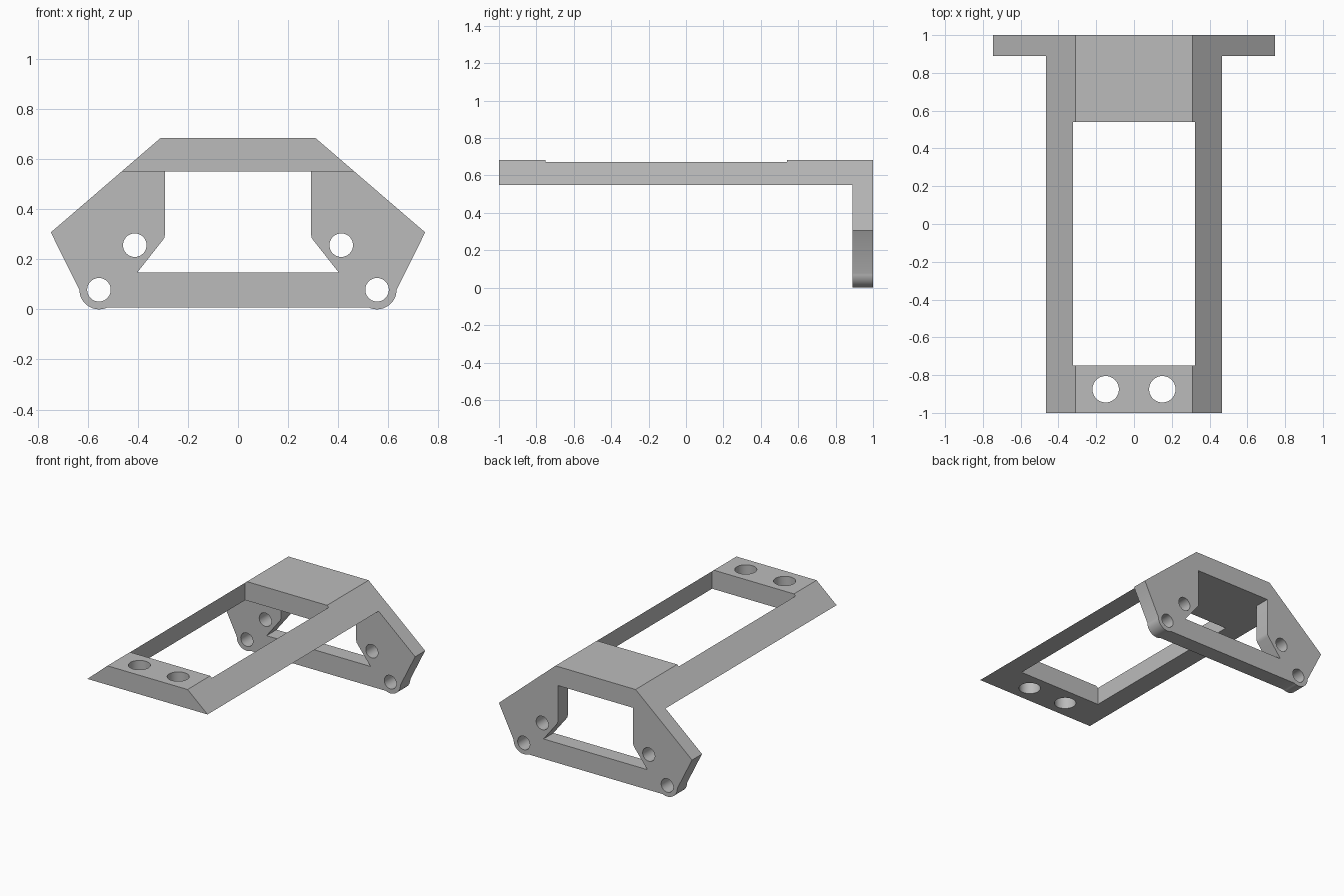
import bpy
import bmesh
from math import sin, cos, pi, acos
from mathutils import Vector

if "Cube" in bpy.data.objects:
    bpy.data.objects.remove(bpy.data.objects["Cube"])

grey = bpy.data.materials.new("plain_grey")
grey.use_nodes = True
GREY = (0.5, 0.5, 0.5, 1)
grey.diffuse_color = GREY
grey.node_tree.nodes["Principled BSDF"].inputs["Base Color"].default_value = GREY


def prism(name, outline, start, depth):
    """Solid made by sweeping a closed 3D outline along depth."""
    bm = bmesh.new()
    face = bm.faces.new([bm.verts.new(Vector(p) + Vector(start)) for p in outline])
    swept = bmesh.ops.extrude_face_region(bm, geom=[face])["geom"]
    bmesh.ops.translate(bm, vec=depth, verts=[v for v in swept if isinstance(v, bmesh.types.BMVert)])
    bmesh.ops.recalc_face_normals(bm, faces=bm.faces)
    mesh = bpy.data.meshes.new(name)
    bm.to_mesh(mesh)
    bm.free()
    mesh.materials.append(grey)
    obj = bpy.data.objects.new(name, mesh)
    bpy.context.collection.objects.link(obj)
    return obj


def mirrored(half):
    """Closed front outline from its left half, listed top to bottom."""
    pts = half + [(-x, z) for x, z in reversed(half)]
    return [(x, 0, z) for x, z in pts]


def circle(radius, upright):
    ring = [(radius * cos(a), radius * sin(a)) for a in (2 * pi * i / 48 for i in range(48))]
    return [(u, 0, v) if upright else (u, v, 0) for u, v in ring]


def cut(target, cutter):
    mod = target.modifiers.new("cut", 'BOOLEAN')
    mod.operation = 'DIFFERENCE'
    mod.solver = 'EXACT'
    mod.object = cutter
    bpy.context.view_layer.objects.active = target
    bpy.ops.object.modifier_apply(modifier=mod.name)
    bpy.data.objects.remove(cutter)


def smooth(obj):
    bpy.ops.object.select_all(action='DESELECT')
    obj.select_set(True)
    bpy.context.view_layer.objects.active = obj
    bpy.ops.object.shade_smooth_by_angle(angle=pi / 7)


TOP, UNDER, BACK, JOIN = 0.683, 0.55, 1.0, 0.89
SHOULDER = (0.31, TOP)
CORNER = (0.747, 0.307)
FOOT_X, FOOT_R, FLOOR = 0.555, 0.078, 0.008
slope = (CORNER[0] - SHOULDER[0]) / (TOP - CORNER[1])

# Upright back plate with rounded feet
sweep = acos((FOOT_R - FLOOR) / FOOT_R) + pi / 2
foot = [(FOOT_X + FOOT_R * cos(a), FOOT_R - FOOT_R * sin(a))
        for a in (sweep * i / 16 for i in range(17))]
plate = prism("back_plate", mirrored([SHOULDER, CORNER] + foot), (0, JOIN, 0), (0, BACK - JOIN, 0))

# Plate window with softened side corners
window = [(0.291, UNDER), (0.291, 0.3), (0.294, 0.286), (0.302, 0.274), (0.402, 0.147)]
cut(plate, prism("window_cutter", mirrored(window), (0, 0.8, 0), (0, 0.3, 0)))

# Plate screw holes
for side in (-1, 1):
    for x, z in ((FOOT_X, FOOT_R), (0.412, 0.256)):
        cut(plate, prism("hole_cutter", circle(0.047, True), (side * x, 0.8, z), (0, 0.3, 0)))
smooth(plate)

# Long frame with sloping sides
under_edge = (SHOULDER[0] + slope * (TOP - UNDER), UNDER)
frame = prism("long_frame", mirrored([SHOULDER, under_edge]), (0, -1, 0), (0, JOIN + 1, 0))

# Long opening in the frame
opening = [(x, y, 0) for x, y in ((-0.323, -0.75), (0.323, -0.75), (0.323, 0.541), (-0.323, 0.541))]
cut(frame, prism("opening_cutter", opening, (0, 0, 0.4), (0, 0, 0.4)))

# Front mounting holes
for side in (-1, 1):
    cut(frame, prism("hole_cutter", circle(0.07, False), (side * 0.15, -0.875, 0.4), (0, 0, 0.4)))
smooth(frame)
